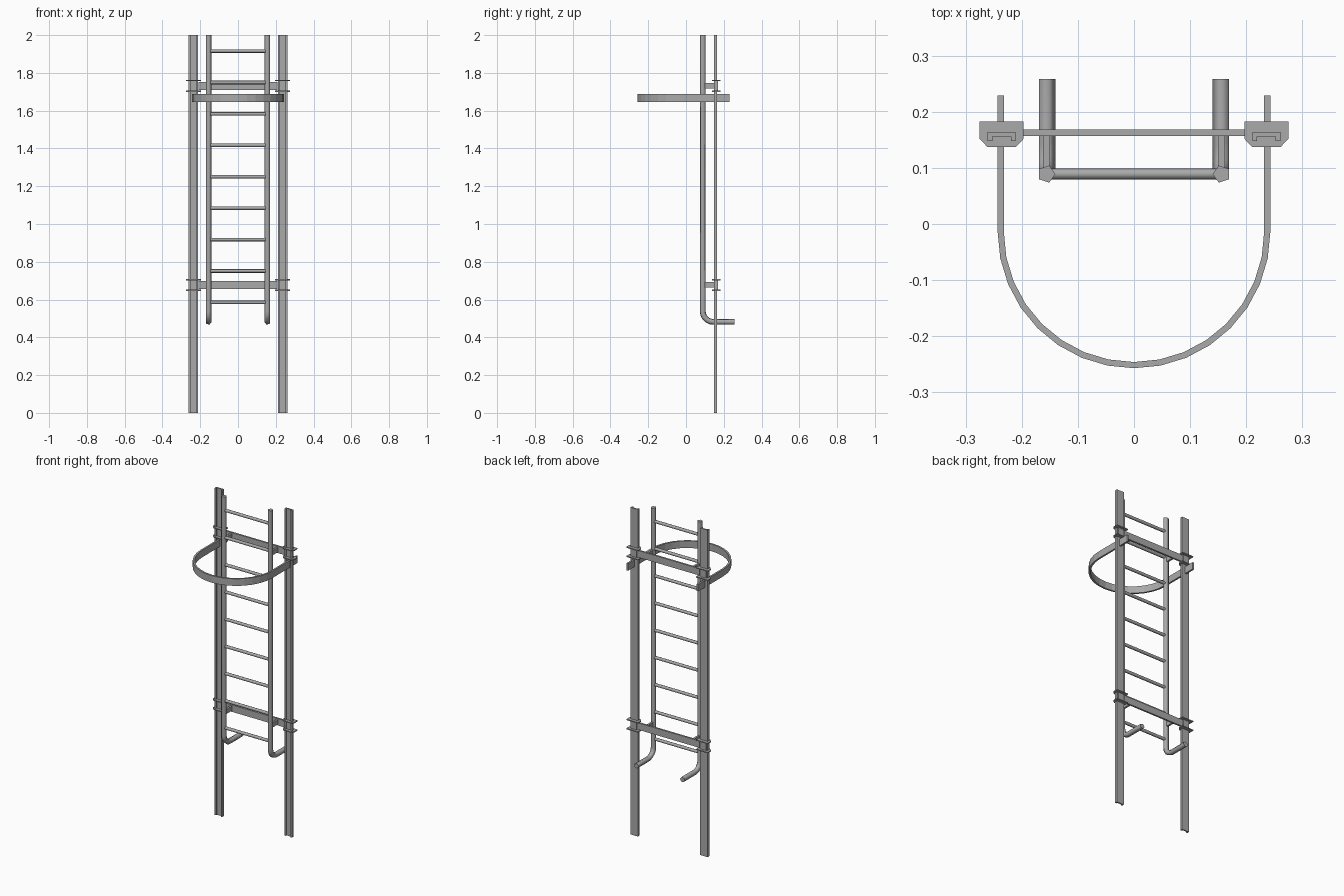
import bpy, bmesh, math
from mathutils import Vector

if "Cube" in bpy.data.objects:
    bpy.data.objects.remove(bpy.data.objects["Cube"])

steel = bpy.data.materials.new("grey_steel")
steel.use_nodes = True
grey = (0.4, 0.4, 0.4, 1)
steel.diffuse_color = grey
steel.node_tree.nodes["Principled BSDF"].inputs["Base Color"].default_value = grey

SIDES = ((-1, "right"), (1, "left"))
LEVELS = ((0.677, "lower"), (1.731, "upper"))


def finish(name, bm, smooth=False):
    bmesh.ops.recalc_face_normals(bm, faces=bm.faces)
    me = bpy.data.meshes.new(name)
    bm.to_mesh(me)
    bm.free()
    ob = bpy.data.objects.new(name, me)
    bpy.context.collection.objects.link(ob)
    me.materials.append(steel)
    if smooth:
        bpy.context.view_layer.objects.active = ob
        ob.select_set(True)
        bpy.ops.object.shade_smooth_by_angle(angle=math.radians(75))
        ob.select_set(False)
    return ob


def extrude(name, outline, z0, z1):
    """Prism from an outline in the ground plane."""
    bm = bmesh.new()
    face = bm.faces.new([bm.verts.new((x, y, z0)) for x, y in outline])
    top = bmesh.ops.extrude_face_region(bm, geom=[face])["geom"]
    for v in top:
        if isinstance(v, bmesh.types.BMVert):
            v.co.z = z1
    return finish(name, bm)


def box(name, x0, x1, y0, y1, z0, z1):
    return extrude(name, [(x0, y0), (x1, y0), (x1, y1), (x0, y1)], z0, z1)


def tube(name, path, side, radius, sides):
    """Sweep a polygon along a path that lies square to the side vector."""
    bm = bmesh.new()
    rings = []
    for i, p in enumerate(path):
        tangent = (path[min(i + 1, len(path) - 1)] - path[max(i - 1, 0)]).normalized()
        normal = tangent.cross(side)
        ring = []
        for k in range(sides):
            a = math.tau * k / sides
            ring.append(bm.verts.new(p + radius * (side * math.cos(a) + normal * math.sin(a))))
        rings.append(ring)
    for a, b in zip(rings, rings[1:]):
        for k in range(sides):
            n = (k + 1) % sides
            bm.faces.new((a[k], a[n], b[n], b[k]))
    bm.faces.new(rings[0])
    bm.faces.new(rings[-1])
    return finish(name, bm, True)


# Wall rails, stiles and clamps on both sides
STILE_X, STILE_Y, FOOT_Z, BEND = 0.156, 0.089, 0.482, 0.055
for s, label in SIDES:
    # open channel section
    c, w, t = 0.236, 0.025, 0.0085
    half = [(w, 0.164), (w, 0.148), (w - t, 0.148), (w - t, 0.156)]
    outline = half + [(-x, y) for x, y in reversed(half)]
    extrude(label + "_rail", [(s * c + x, y) for x, y in outline], 0, 2)

    # stile with a bent foot
    path = [Vector((s * STILE_X, STILE_Y, 2))]
    for i in range(7):
        a = math.radians(15 * i)
        path.append(Vector((s * STILE_X, STILE_Y + BEND * (1 - math.cos(a)),
                            FOOT_Z + BEND * (1 - math.sin(a)))))
    path.append(Vector((s * STILE_X, 0.258, FOOT_Z)))
    tube(label + "_stile", path, Vector((-s, 0, 0)), 0.016, 5)

    for z, level in LEVELS:
        tag = label + "_" + level
        # chamfered clamp plates above and below the crossbar
        half = [(0.0395, 0.183), (0.0395, 0.152), (0.025, 0.137)]
        plate = half + [(-x, y) for x, y in reversed(half)]
        for dz, part in ((-0.028, "bottom"), (0.028, "top")):
            extrude(tag + "_clamp_" + part, [(s * c + x, y) for x, y in plate],
                    z + dz - 0.003, z + dz + 0.003)
        # upright web between the plates
        box(tag + "_clamp_web", s * c - 0.018, s * c + 0.018, 0.164, 0.169, z - 0.026, z + 0.026)
        # stand-off between stile and crossbar
        box(tag + "_standoff", s * STILE_X - 0.006, s * STILE_X + 0.006,
            0.09, 0.158, z - 0.013, z + 0.015)

# Crossbars
for z, level in LEVELS:
    box(level + "_crossbar", -0.21, 0.21, 0.157, 0.168, z - 0.021, z + 0.021)

# Rungs
for i in range(9):
    z = 0.585 + 0.1663 * i
    tube("rung_%d" % (i + 1),
         [Vector((-STILE_X, STILE_Y, z)), Vector((STILE_X, STILE_Y, z))],
         Vector((0, 0, 1)), 0.0095, 8)

# Safety hoop: straight ends and a half circle
def hoop_line(r):
    arc = [math.pi + math.pi * i / 16 for i in range(17)]
    return ([(-r, 0.229)] + [(r * math.cos(a), -0.014 + r * math.sin(a)) for a in arc]
            + [(r, 0.229)])


extrude("safety_hoop", hoop_line(0.243) + hoop_line(0.232)[::-1], 1.645, 1.688)
